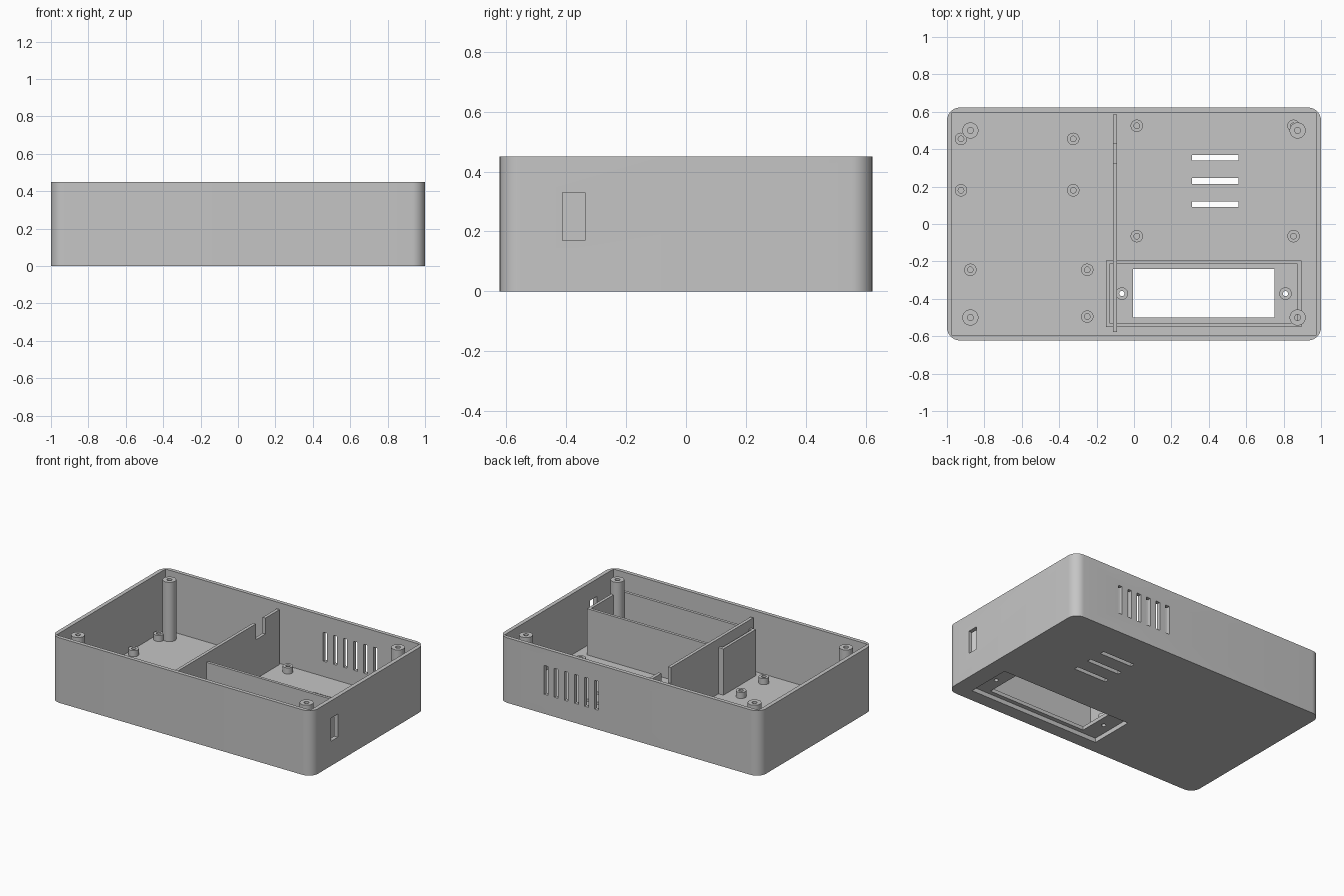
import bpy, bmesh, math
from mathutils import Vector

old = bpy.data.objects.get("Cube")
if old:
    bpy.data.objects.remove(old, do_unlink=True)

grey = bpy.data.materials.new("light_grey_plastic")
grey.use_nodes = True
colour = (0.56, 0.56, 0.56, 1)
grey.diffuse_color = colour
grey.node_tree.nodes["Principled BSDF"].inputs["Base Color"].default_value = colour


def finish(name, bm):
    bmesh.ops.recalc_face_normals(bm, faces=bm.faces)
    mesh = bpy.data.meshes.new(name)
    bm.to_mesh(mesh)
    bm.free()
    mesh.materials.append(grey)
    ob = bpy.data.objects.new(name, mesh)
    bpy.context.scene.collection.objects.link(ob)
    return ob


def box(name, x, y, z, radius=0):
    """Box from (min, max) ranges, with optional rounded upright edges."""
    bm = bmesh.new()
    bmesh.ops.create_cube(bm, size=1)
    for v in bm.verts:
        v.co = Vector([r[0] if c < 0 else r[1] for c, r in zip(v.co, (x, y, z))])
    if radius:
        upright = [e for e in bm.edges
                   if abs(e.verts[0].co.z - e.verts[1].co.z) > 0.01]
        bmesh.ops.bevel(bm, geom=upright, offset=radius, segments=10,
                        profile=0.5, affect='EDGES')
    return finish(name, bm)


def post(name, x, y, z0, z1, radius, bore, bore_floor):
    """Upright screw post with a bore from the top, spun from a profile."""
    bm = bmesh.new()
    pts = [(0, bore_floor), (bore, bore_floor), (bore, z1),
           (radius, z1), (radius, z0), (0, z0)]
    if bore_floor <= z0:
        pts = [(bore, z0), (bore, z1), (radius, z1), (radius, z0), (bore, z0)]
    vs = [bm.verts.new((r, 0, z)) for r, z in pts]
    es = [bm.edges.new(p) for p in zip(vs, vs[1:])]
    bmesh.ops.spin(bm, geom=vs + es, axis=(0, 0, 1), cent=(0, 0, 0),
                   angle=math.tau, steps=32)
    bmesh.ops.remove_doubles(bm, verts=bm.verts, dist=1e-5)
    bmesh.ops.translate(bm, verts=bm.verts, vec=(x, y, 0))
    ob = finish(name, bm)
    smooth(ob)
    return ob


def activate(ob):
    bpy.ops.object.select_all(action='DESELECT')
    ob.select_set(True)
    bpy.context.view_layer.objects.active = ob


def smooth(ob):
    activate(ob)
    bpy.ops.object.shade_smooth_by_angle(angle=math.radians(35))


def cut(ob, cutters):
    activate(ob)
    for c in cutters:
        c.hide_render = True
        mod = ob.modifiers.new("cut", 'BOOLEAN')
        mod.operation, mod.solver, mod.object = 'DIFFERENCE', 'EXACT', c
        bpy.ops.object.modifier_apply(modifier=mod.name)
        bpy.data.objects.remove(c, do_unlink=True)


W, D, H = 1.0, 0.6225, 0.45
FLOOR, PLATE = 0.03, 0.055

# Case shell: cavity, display recess, side port and vents
shell = box("case_shell", (-W, W), (-D, D), (0, H), 0.07)
cutters = [
    box("cavity", (-0.972, 0.972), (-0.596, 0.596), (FLOOR, 1)),
    box("recess", (-0.13, 0.875), (-0.53, -0.215), (-0.1, 0.1)),
    box("port", (0.9, 1.1), (-0.413, -0.337), (0.17, 0.33)),
]
for i in range(3):
    y = 0.105 + 0.125 * i
    cutters.append(box("floor_vent", (0.31, 0.56), (y - 0.015, y + 0.015), (-0.1, 0.1)))
for i in range(6):
    x = 0.25 + 0.077 * i
    cutters.append(box("back_vent", (x - 0.015, x + 0.015), (0.5, 0.7), (0.135, 0.335)))
cut(shell, cutters)
smooth(shell)

# Display plate set above the recess, with window and screw holes
SCREWS = ((-0.065, -0.372), (0.81, -0.372))
plate = box("display_plate", (-0.15, 0.895), (-0.55, -0.195), (FLOOR, PLATE))
holes = [box("window", (-0.005, 0.75), (-0.5, -0.24), (-0.1, 0.2))]
holes += [post("screw_hole", x, y, -0.1, 0.2, 0.014, 0, -0.05) for x, y in SCREWS]
cut(plate, holes)
for x, y in SCREWS:
    post("display_boss", x, y, PLATE, 0.1, 0.033, 0.014, PLATE)

# Upright walls around the display
frame = box("display_frame", (-0.15, 0.895), (-0.55, -0.195), (FLOOR, 0.35))
cut(frame, [box("frame_inside", (-0.13, 0.875), (-0.53, -0.215), (-0.1, 1))])

# Divider with a cable notch
divider = box("divider", (-0.112, -0.09), (-0.577, 0.585), (FLOOR, 0.41))
cut(divider, [box("notch", (-0.2, 0), (0.325, 0.43), (0.3, 1))])

# Corner posts for the lid
for sx in (-1, 1):
    for sy in (-1, 1):
        post("corner_post", sx * 0.875, sy * 0.5, FLOOR, 0.44, 0.043, 0.016, 0.3)

# Board standoffs
STANDOFFS = [(x, y) for x in (-0.925, -0.325) for y in (0.18, 0.455)]
STANDOFFS += [(x, y) for x in (0.015, 0.853) for y in (-0.065, 0.525)]
STANDOFFS += [(-0.25, -0.495), (-0.25, -0.245), (-0.875, -0.245)]
for x, y in STANDOFFS:
    post("board_standoff", x, y, FLOOR, 0.072, 0.033, 0.015, 0.04)
